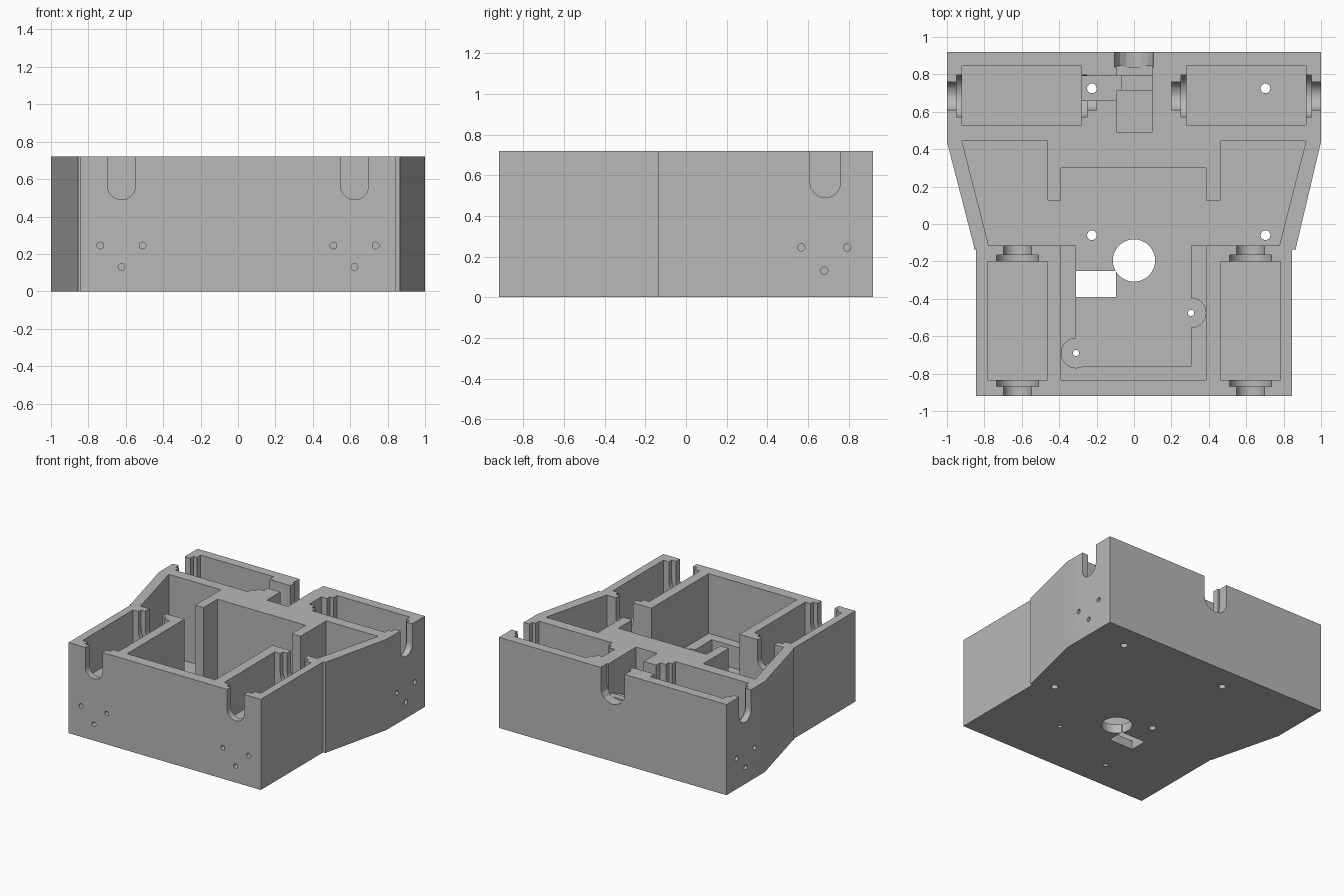
import bpy, bmesh, math
from mathutils import Vector

old = bpy.data.objects.get("Cube")
if old:
    bpy.data.objects.remove(old, do_unlink=True)

TOP = 0.72      # height of the body
OVER = 0.9      # cutters rise above the top
FLOOR = 0.07    # base plate thickness
LEDGE = 0.245   # shelf in the middle bay
CRADLE = 0.41   # floor of the motor bays
AXLE = 0.565    # height of the motor axles

grey = bpy.data.materials.new("plain_grey")
grey.use_nodes = True
grey.diffuse_color = (0.48, 0.48, 0.48, 1)
grey.node_tree.nodes["Principled BSDF"].inputs["Base Color"].default_value = (0.48, 0.48, 0.48, 1)


def solid(name, points, push):
    """Extrude a closed 3D outline along the push vector."""
    bm = bmesh.new()
    face = bm.faces.new([bm.verts.new(p) for p in points])
    ext = bmesh.ops.extrude_face_region(bm, geom=[face])
    moved = [v for v in ext["geom"] if isinstance(v, bmesh.types.BMVert)]
    bmesh.ops.translate(bm, verts=moved, vec=Vector(push))
    bmesh.ops.recalc_face_normals(bm, faces=bm.faces[:])
    mesh = bpy.data.meshes.new(name)
    bm.to_mesh(mesh)
    bm.free()
    mesh.materials.append(grey)
    obj = bpy.data.objects.new(name, mesh)
    bpy.context.scene.collection.objects.link(obj)
    return obj


def prism(name, outline, z0, z1):
    return solid(name, [(x, y, z0) for x, y in outline], (0, 0, z1 - z0))


def rect(x0, x1, y0, y1):
    return [(x0, y0), (x1, y0), (x1, y1), (x0, y1)]


def ring(cx, cy, r, n=32):
    return [(cx + r * math.cos(2 * math.pi * i / n), cy + r * math.sin(2 * math.pi * i / n))
            for i in range(n)]


def along(axis, profile, a, b, name):
    """Extrude a (side, z) profile from a to b along x or y."""
    if axis == "x":
        return solid(name, [(a, s, z) for s, z in profile], (b - a, 0, 0))
    return solid(name, [(s, a, z) for s, z in profile], (0, b - a, 0))


# Outer body
body = prism("chassis_body", [
    (-1, 0.92), (-1, 0.44), (-0.855, -0.122), (-0.855, -0.137), (-0.845, -0.137),
    (-0.845, -0.92), (0.845, -0.92), (0.845, -0.137), (0.867, -0.137),
    (0.867, -0.122), (1, 0.44), (1, 0.92)], 0, TOP)


def cut(cutter):
    cutter.hide_render = True
    mod = body.modifiers.new("cut", "BOOLEAN")
    mod.operation = "DIFFERENCE"
    mod.solver = "EXACT"
    mod.object = cutter
    bpy.context.view_layer.objects.active = body
    bpy.ops.object.modifier_apply(modifier=mod.name)
    bpy.data.objects.remove(cutter, do_unlink=True)


def pocket(outline, z0):
    cut(prism("pocket_cutter", outline, z0, OVER))


def slot(axis, mid, r, a, b, z=AXLE, n=16):
    """Round-bottomed slot that is open at the top."""
    arc = [(mid - r * math.cos(math.pi * i / n), z - r * math.sin(math.pi * i / n))
           for i in range(n + 1)]
    cut(along(axis, arc + [(mid + r, OVER), (mid - r, OVER)], a, b, "slot_cutter"))


def drill(axis, side, z, a, b):
    cut(along(axis, ring(side, z, 0.018, 16), a, b, "drill_cutter"))


# Middle bay: shelf level, then the lower floor with two screw reliefs
pocket(rect(-0.39, 0.385, -0.835, 0.30), LEDGE)
pocket([(-0.31, -0.76), (0.305, -0.76), (0.305, -0.115), (0.385, -0.115),
        (0.385, 0.30), (-0.39, 0.30), (-0.39, -0.115), (-0.31, -0.115)], FLOOR)
SCREWS = [(-0.31, -0.69), (0.305, -0.475)]
for x, y in SCREWS:
    pocket(ring(x, y, 0.079), FLOOR)

# Side bays opening into the middle bay
for s in (-1, 1):
    pocket([(s * x, y) for x, y in [
        (0.92, 0.445), (0.463, 0.445), (0.463, 0.125), (0.35, 0.125),
        (0.35, -0.115), (0.777, -0.115)]], FLOOR)

for s in (-1, 1):
    # Rear motor bay, bearing seats and axle slots
    pocket(rect(*sorted((s * 0.28, s * 0.92)), 0.53, 0.845), CRADLE)
    slot("x", 0.685, 0.112, s * 0.25, s * 0.95)
    slot("x", 0.685, 0.075, s * 0.20, s * 1.05)
    # Front motor bay, bearing seats and axle slots
    m = s * 0.623
    pocket(rect(m - 0.16, m + 0.16, -0.835, -0.2), CRADLE)
    slot("y", m, 0.112, -0.87, -0.165)
    slot("y", m, 0.075, -1, -0.1)
    # Triple screw holes under each axle
    for d, z in ((-0.113, 0.245), (0.113, 0.245), (0, 0.13)):
        drill("y", m + d, z, -1, -0.8)
        drill("x", 0.68 + d, z, s * 1.05, s * 0.85)

# Rear connector bay with stepped floor, wall opening and cable channel
pocket(rect(-0.09, 0.095, 0.49, 0.715), CRADLE)
pocket(rect(-0.09, 0.095, 0.70, 0.79), CRADLE + 0.03)
pocket(rect(-0.09, 0.095, 0.77, 0.845), CRADLE + 0.06)
pocket(rect(-0.30, -0.07, 0.66, 0.79), CRADLE + 0.02)
slot("y", 0, 0.105, 0.84, 1, 0.56, 8)

# Openings through the base plate
def through(outline):
    cut(prism("through_cutter", outline, -0.1, OVER))


through(ring(0, -0.195, 0.113, 48))
through(rect(-0.31, -0.095, -0.39, -0.25))
for x in (-0.225, 0.703):
    for y in (-0.06, 0.725):
        through(ring(x, y, 0.026, 20))
for x, y in SCREWS:
    through(ring(x, y, 0.017, 16))

# Smooth the round cuts and keep the edges sharp
bpy.ops.object.select_all(action="DESELECT")
body.select_set(True)
bpy.context.view_layer.objects.active = body
bpy.ops.object.shade_smooth_by_angle(angle=math.radians(20))
